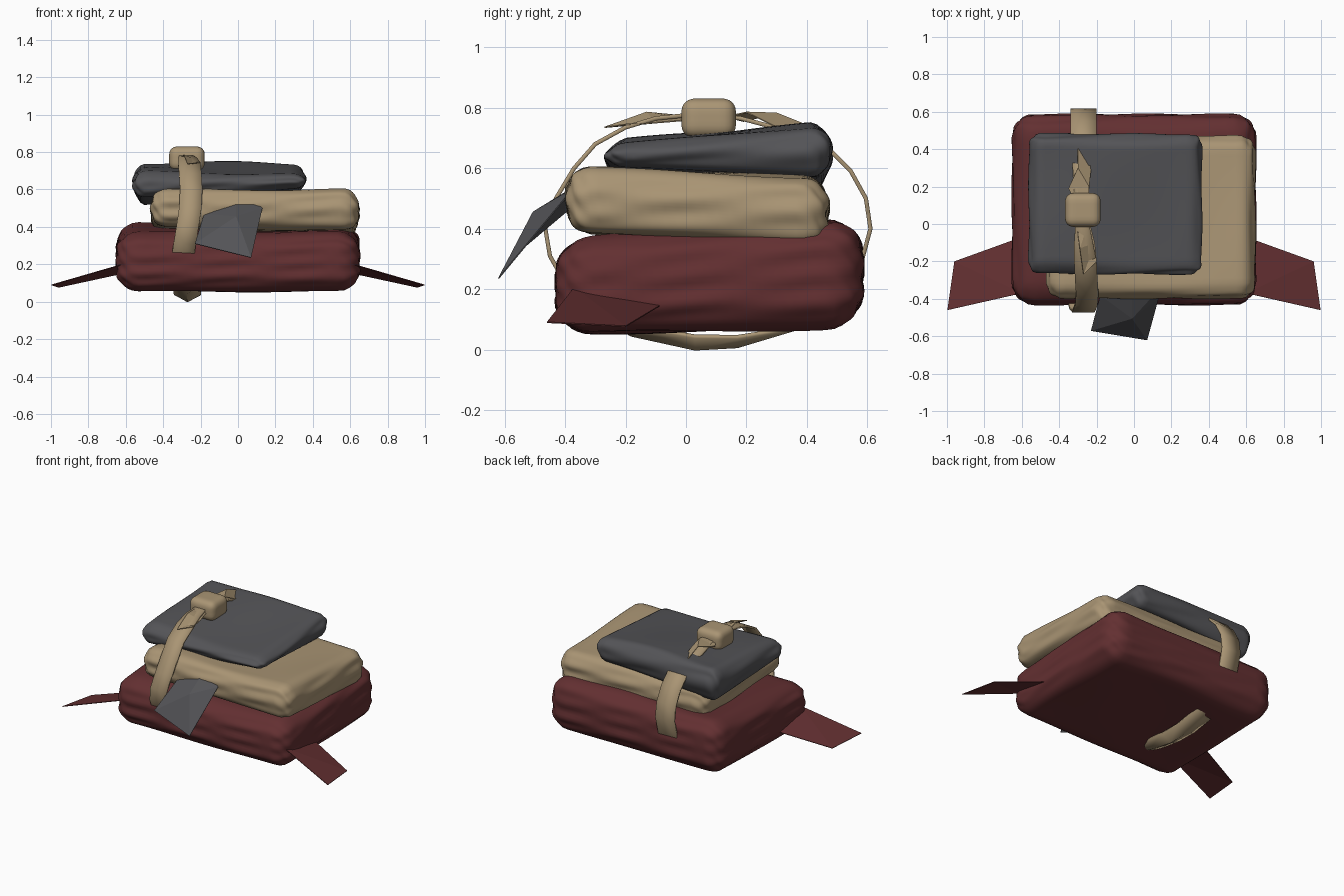
import bpy, bmesh, math
from mathutils import Vector

cube = bpy.data.objects.get("Cube")
if cube:
    bpy.data.objects.remove(cube, do_unlink=True)


def material(name, color):
    m = bpy.data.materials.new(name)
    m.use_nodes = True
    m.diffuse_color = (*color, 1)
    m.node_tree.nodes["Principled BSDF"].inputs["Base Color"].default_value = (*color, 1)
    return m


red = material("dark red cloth", (0.125, 0.029, 0.031))
tan = material("tan cloth", (0.40, 0.30, 0.175))
grey = material("grey cloth", (0.088, 0.088, 0.095))


def finish(name, bm, mat, smooth=None, thickness=0):
    bmesh.ops.recalc_face_normals(bm, faces=bm.faces)
    me = bpy.data.meshes.new(name)
    bm.to_mesh(me)
    bm.free()
    me.materials.append(mat)
    ob = bpy.data.objects.new(name, me)
    bpy.context.collection.objects.link(ob)
    if thickness:
        mod = ob.modifiers.new("thickness", 'SOLIDIFY')
        mod.thickness = thickness
        mod.offset = 0
    if smooth:
        bpy.ops.object.select_all(action='DESELECT')
        ob.select_set(True)
        bpy.context.view_layer.objects.active = ob
        bpy.ops.object.shade_smooth_by_angle(angle=math.radians(smooth))
    return ob


def cushion(name, mat, x, y, bottom, top, radius, crumple=0.0, cuts=26):
    """Rounded box; bottom and top give the height at (x, y) of each surface."""
    size = Vector((x[1] - x[0], y[1] - y[0], top(0, 0) - bottom(0, 0))) / 2
    inner = size - Vector((radius,) * 3)
    bm = bmesh.new()
    bmesh.ops.create_cube(bm, size=2)
    bmesh.ops.subdivide_edges(bm, edges=bm.edges[:], cuts=cuts, use_grid_fill=True)
    for v in bm.verts:
        p = Vector([(0.4 * c + 0.6 * math.sin(c * math.pi / 2)) * s
                    for c, s in zip(v.co, size)])
        q = Vector([max(-i, min(i, c)) for c, i in zip(p, inner)])
        n = (p - q).normalized()
        p = q + n * radius
        # soft folds running along the sides
        side = math.hypot(n.x, n.y)
        along = p.x * n.y - p.y * n.x
        fold = math.sin(p.z * 70 + along * 5) * math.sin(along * 8 + 1)
        p += n * crumple * fold * side
        p.z += crumple * math.sin(p.x * 7 + 1) * math.sin(p.y * 6) * (1 - side)
        t = p.z / size.z / 2 + 0.5
        px, py = p.x + sum(x) / 2, p.y + sum(y) / 2
        v.co = px, py, bottom(px, py) * (1 - t) + top(px, py) * t
    return finish(name, bm, mat, 50)


def sheet(name, mat, points, faces, thickness=0.004):
    bm = bmesh.new()
    vs = [bm.verts.new(p) for p in points]
    for f in faces:
        bm.faces.new([vs[i] for i in f])
    return finish(name, bm, mat, None, thickness)


# Stacked cushions
cushion("bottom_cushion", red, (-0.65, 0.65), (-0.43, 0.585),
        lambda x, y: 0.06 + 0.02 * y, lambda x, y: 0.395 + 0.07 * y, 0.12, 0.006)
cushion("middle_cushion", tan, (-0.465, 0.645), (-0.395, 0.47),
        lambda x, y: 0.375 - 0.05 * y - 0.02 * x, lambda x, y: 0.588 - 0.04 * y, 0.085, 0.007)
cushion("top_cushion", grey, (-0.56, 0.36), (-0.265, 0.48),
        lambda x, y: 0.575 + 0.06 * x - 0.04 * y,
        lambda x, y: 0.70 + 0.085 * y - 0.01 * x, 0.065, 0.007)

# Strap loop: y, z, centre x, half width, fold depth
path = [
    (0.05, 0.78, -0.28, 0.03, 0), (-0.1, 0.765, -0.27, 0.05, 0),
    (-0.2, 0.735, -0.26, 0.06, 0), (-0.3, 0.68, -0.255, 0.06, 0),
    (-0.37, 0.6, -0.25, 0.06, 0), (-0.43, 0.5, -0.255, 0.06, 0),
    (-0.465, 0.4, -0.27, 0.06, 0), (-0.45, 0.31, -0.285, 0.06, 0),
    (-0.41, 0.24, -0.295, 0.06, 0), (-0.32, 0.13, -0.29, 0.06, 0),
    (-0.18, 0.05, -0.275, 0.07, 0.03), (0.03, 0.004, -0.27, 0.07, 0.04),
    (0.17, 0.012, -0.27, 0.07, 0.03), (0.38, 0.075, -0.27, 0.07, 0),
    (0.5, 0.17, -0.27, 0.07, 0), (0.575, 0.27, -0.27, 0.07, 0),
    (0.61, 0.4, -0.27, 0.07, 0), (0.595, 0.5, -0.27, 0.07, 0),
    (0.545, 0.59, -0.27, 0.07, 0), (0.48, 0.655, -0.27, 0.07, 0),
    (0.33, 0.725, -0.28, 0.05, 0), (0.18, 0.765, -0.28, 0.04, 0)]
bm = bmesh.new()
rows = [[bm.verts.new((cx + k * w, y, z + abs(k) * fold)) for k in (-1, 0, 1)]
        for y, z, cx, w, fold in path]
for a, b in zip(rows, rows[1:] + rows[:1]):
    for i in range(2):
        bm.faces.new((a[i], a[i + 1], b[i + 1], b[i]))
finish("strap", bm, tan, 30, 0.014)

# Knot and its loose ends
cushion("strap_knot", tan, (-0.368, -0.178), (-0.015, 0.165),
        lambda x, y: 0.7, lambda x, y: 0.83, 0.042, 0, 10)
sheet("knot_end_front", tan,
      [(-0.31, 0.02, 0.77), (-0.24, 0.02, 0.76), (-0.29, -0.13, 0.785),
       (-0.21, -0.1, 0.75), (-0.27, -0.27, 0.735), (-0.2, -0.2, 0.745)],
      [(0, 1, 2), (1, 3, 2), (2, 3, 4), (3, 5, 4)])
sheet("knot_end_back", tan,
      [(-0.32, 0.13, 0.77), (-0.24, 0.13, 0.77), (-0.35, 0.19, 0.755),
       (-0.24, 0.2, 0.785), (-0.3, 0.3, 0.782), (-0.23, 0.29, 0.74), (-0.3, 0.405, 0.74)],
      [(0, 1, 3, 2), (2, 3, 4), (3, 5, 4), (4, 5, 6)])

# Corner tabs on both sides of the bottom cushion
for side, label in ((1, "left"), (-1, "right")):
    sheet(label + "_tab", red,
          [(side * x, y, z) for x, y, z in
           [(0.6, -0.07, 0.155), (0.96, -0.2, 0.077),
            (0.997, -0.46, 0.09), (0.6, -0.37, 0.205)]],
          [(0, 1, 3), (1, 2, 3)])

# Hanging flap at the front, folded around a raised centre
rim = [(-0.23, -0.57, 0.31), (0.07, -0.62, 0.235), (0.13, -0.4, 0.5),
       (0.1, -0.385, 0.525), (-0.01, -0.39, 0.525), (-0.18, -0.38, 0.47)]
sheet("front_flap", grey, rim + [(-0.01, -0.505, 0.455)],
      [(i, (i + 1) % 6, 6) for i in range(6)])
